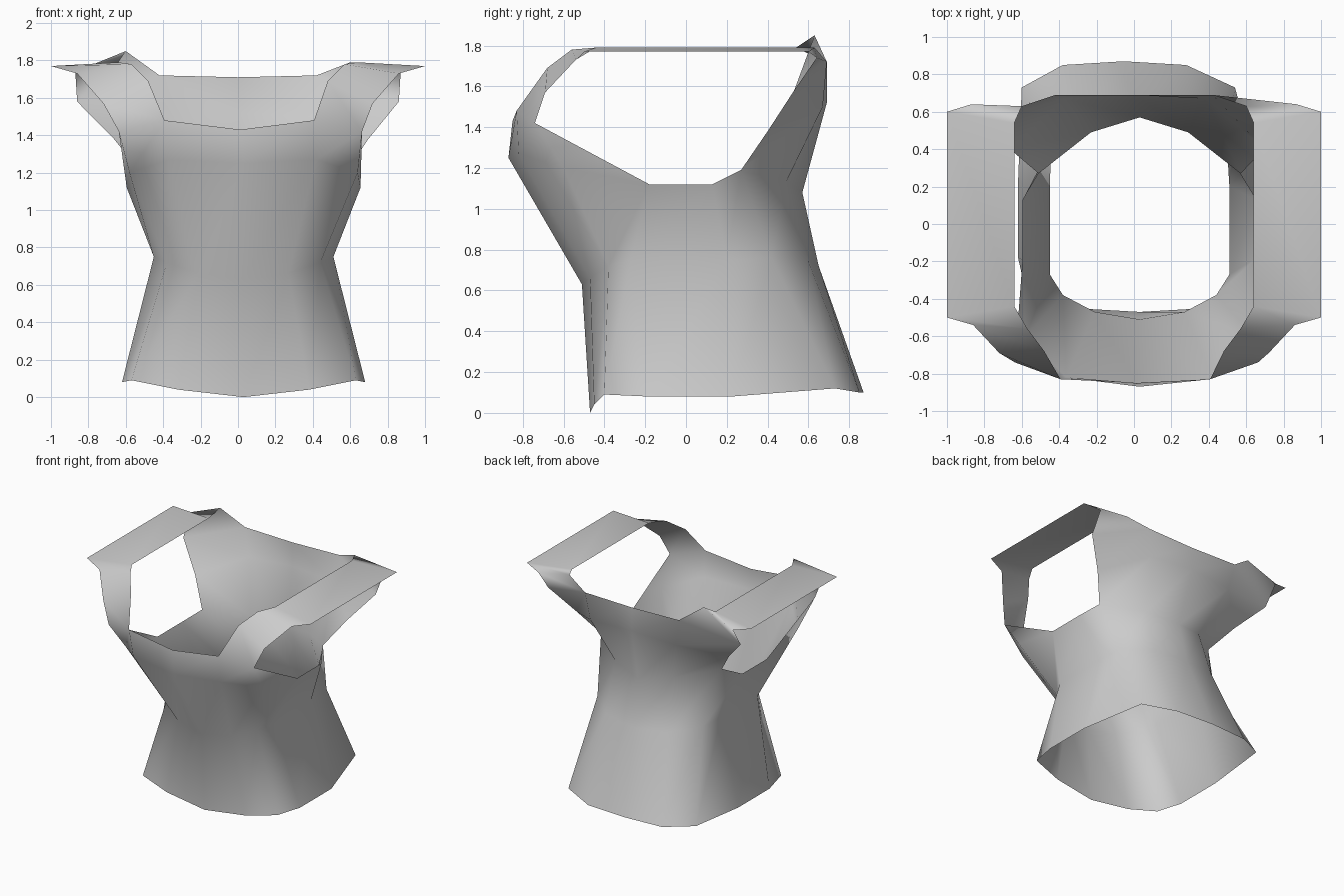
import bpy
import bmesh
from mathutils import Vector

cube = bpy.data.objects.get("Cube")
if cube:
    bpy.data.objects.remove(cube, do_unlink=True)

# One grey cloth material
cloth = bpy.data.materials.new("light_grey_cloth")
cloth.use_nodes = True
grey = (0.6, 0.6, 0.6, 1.0)
cloth.diffuse_color = grey
cloth.node_tree.nodes["Principled BSDF"].inputs["Base Color"].default_value = grey

# Half cross-sections of the body, from front centre round to back centre
hem = [(0, -.47, 0), (.35, -.45, .04), (.6, -.4, .09), (.65, -.18, .08),
       (.65, .22, .08), (.57, .73, .12), (.33, .85, .1), (0, .87, .1)]
waist = [(0, -.51, .63), (.24, -.47, .66), (.41, -.38, .72), (.48, -.27, .75),
         (.48, .2, .75), (.47, .42, .76), (.28, .6, .74), (0, .65, .72)]
chest = [(0, -.87, 1.25), (.39, -.82, 1.27), (.61, -.6, 1.2), (.625, -.18, 1.12),
         (.625, .13, 1.12), (.54, .27, 1.19), (.26, .49, 1.13), (0, .57, 1.08)]

# Upper panels end at the neckline and the armhole
front_edge = [(0, -.85, 1.43), (.4, -.83, 1.48), (.65, -.74, 1.42)]
back_edge = [(.86, .53, 1.58), (.42, .69, 1.72), (0, .69, 1.71)]
back_blade = [(.68, .4, 1.38), (.38, .67, 1.5), (0, .69, 1.52)]

# Shoulder strap: neck side and arm side, running front to back
strap_neck = [front_edge[1], (.48, -.68, 1.69), (.57, -.56, 1.78),
              (.64, -.44, 1.79), (.64, .54, 1.79), (.6, .63, 1.79), back_edge[1]]
strap_arm = [front_edge[2], (.72, -.69, 1.57), (.86, -.54, 1.73),
             (1, -.5, 1.77), (1, .6, 1.77), (.87, .64, 1.74), back_edge[0]]
raised_corner = strap_neck[5]


def strips(lower, upper):
    """Quads joining two equally long rows of points."""
    return [(lower[i], lower[i + 1], upper[i + 1], upper[i])
            for i in range(len(lower) - 1)]


panels = strips(hem, waist) + strips(waist, chest)
panels += strips(chest[:3], front_edge)
panels += [(chest[2], chest[3], front_edge[2])]
panels += strips(chest[5:], back_blade) + strips(back_blade, back_edge)
panels += strips(strap_arm, strap_neck)

# Weld both halves into one continuous sheet
mesh_builder = bmesh.new()
shared = {}


def corner(point, side):
    x, y, z = point
    key = (x * side, y, z)
    if key not in shared:
        # The body leans to one side below the bust, the back hem to the other
        lean = 0.03 * max(0.0, min(1.0, (1.55 - z) / 0.3))
        lean -= 0.18 * max(0.0, y - 0.35) * max(0.0, 1 - z)
        lift = 0.06 if side < 0 and point == raised_corner else 0
        shared[key] = mesh_builder.verts.new(Vector((x * side + lean, y, z + lift)))
    return shared[key]


for side in (1, -1):
    for panel in panels:
        ordered = panel if side > 0 else tuple(reversed(panel))
        face = mesh_builder.faces.new([corner(p, side) for p in ordered])
        face.smooth = True

bmesh.ops.recalc_face_normals(mesh_builder, faces=mesh_builder.faces[:])
mesh = bpy.data.meshes.new("sleeveless_top")
mesh_builder.to_mesh(mesh)
mesh_builder.free()
mesh.materials.append(cloth)
garment = bpy.data.objects.new("sleeveless_top", mesh)
bpy.context.collection.objects.link(garment)
